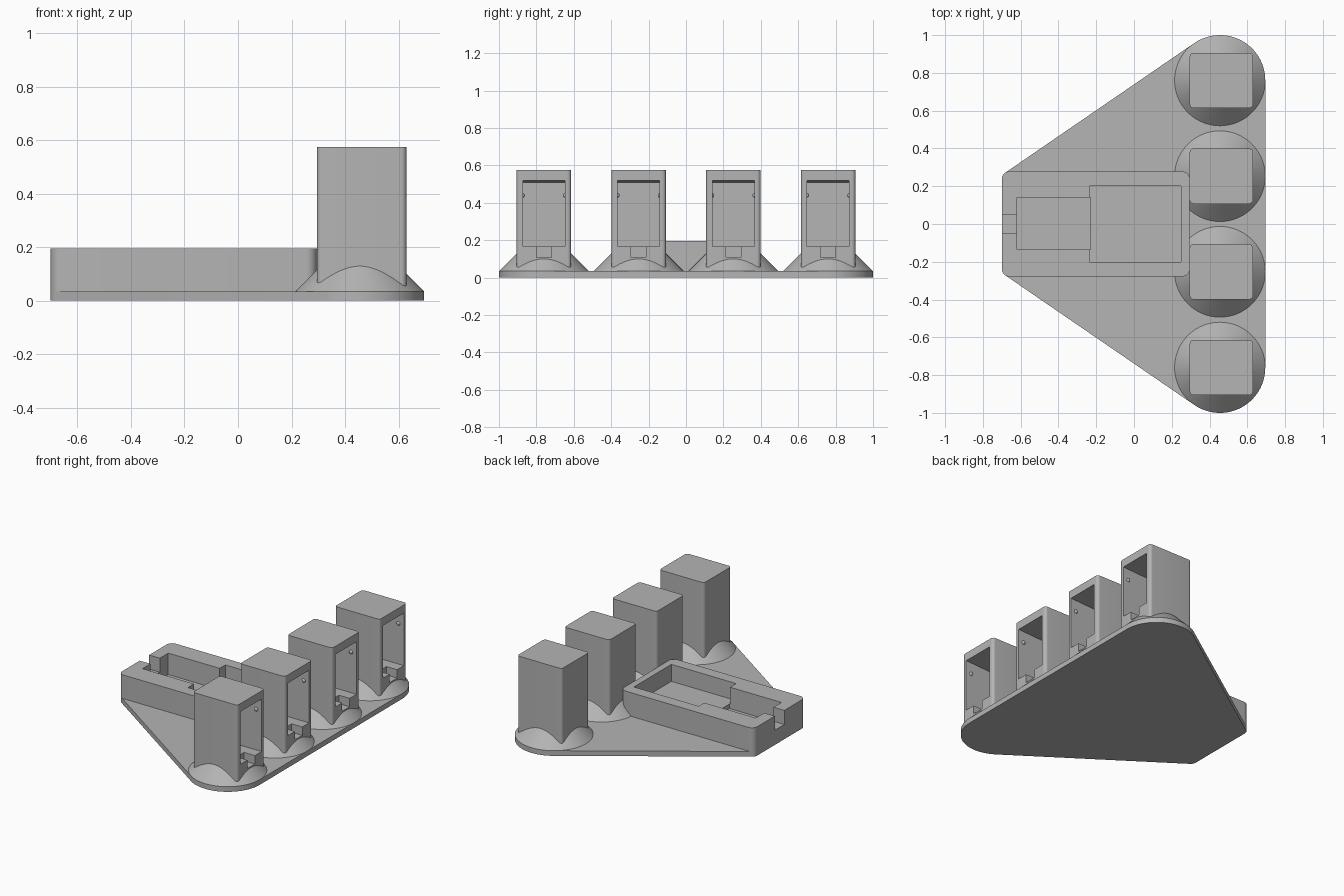
import bpy, bmesh, math
from mathutils import Vector

cube = bpy.data.objects.get("Cube")
if cube:
    bpy.data.objects.remove(cube, do_unlink=True)

grey = bpy.data.materials.new("plain grey")
grey.use_nodes = True
GREY = (0.46, 0.46, 0.46, 1)
grey.diffuse_color = GREY
grey.node_tree.nodes["Principled BSDF"].inputs["Base Color"].default_value = GREY


def finish(name, bm):
    bmesh.ops.recalc_face_normals(bm, faces=bm.faces)
    mesh = bpy.data.meshes.new(name)
    bm.to_mesh(mesh)
    bm.free()
    mesh.materials.append(grey)
    obj = bpy.data.objects.new(name, mesh)
    bpy.context.scene.collection.objects.link(obj)
    return obj


def prism(name, outline, low, high, axis="z"):
    """Extrude a 2D outline: (x, y) along z, or (x, z) along y."""
    bm = bmesh.new()
    place = (lambda a, b, h: (a, b, h)) if axis == "z" else (lambda a, b, h: (a, h, b))
    face = bm.faces.new([bm.verts.new(place(a, b, low)) for a, b in outline])
    new = bmesh.ops.extrude_face_region(bm, geom=[face])["geom"]
    verts = [v for v in new if isinstance(v, bmesh.types.BMVert)]
    bmesh.ops.translate(bm, verts=verts, vec=Vector(place(0, 0, high - low)))
    return finish(name, bm)


def rounded(x0, x1, y0, y1, r, steps=8):
    """Rectangle outline with rounded corners."""
    points = []
    corners = [(x1 - r, y1 - r), (x0 + r, y1 - r), (x0 + r, y0 + r), (x1 - r, y0 + r)]
    for k, (cx, cy) in enumerate(corners):
        for i in range(steps + 1):
            a = math.pi / 2 * (k + i / steps)
            points.append((cx + r * math.cos(a), cy + r * math.sin(a)))
    return points


def rect(x0, x1, y0, y1):
    return [(x0, y0), (x1, y0), (x1, y1), (x0, y1)]


def circle(cx, cy, r, n=96):
    return [(cx + r * math.cos(math.tau * i / n), cy + r * math.sin(math.tau * i / n))
            for i in range(n)]


def hull(points):
    """Convex outline around a set of 2D points."""
    points = sorted(set(points))

    def chain(pts):
        out = []
        for p in pts:
            while len(out) > 1 and ((out[-1][0] - out[-2][0]) * (p[1] - out[-2][1])
                                    - (out[-1][1] - out[-2][1]) * (p[0] - out[-2][0])) <= 1e-9:
                out.pop()
            out.append(p)
        return out[:-1]
    return chain(points) + chain(points[::-1])


def cut(obj, *cutters):
    for c in cutters:
        mod = obj.modifiers.new("cut", "BOOLEAN")
        mod.operation = "DIFFERENCE"
        mod.solver = "EXACT"
        mod.object = c
        c.hide_render = True
        c.hide_viewport = True


def smooth(obj):
    bpy.ops.object.select_all(action="DESELECT")
    obj.select_set(True)
    bpy.context.view_layer.objects.active = obj
    bpy.ops.object.shade_smooth_by_angle(angle=math.radians(30))


PLATE = 0.035
CX, R = 0.455, 0.24
TOWERS = (-0.76, -0.253, 0.253, 0.76)

# Base plate wrapped around the outer feet and the tray
tray_outline = rounded(-0.7, 0.295, -0.278, 0.278, 0.04)
outline = hull(circle(CX, TOWERS[0], R) + circle(CX, TOWERS[-1], R) + tray_outline)
smooth(prism("base_plate", outline, 0, PLATE))

# Electronics tray with stepped recess and cable exit
tray = prism("tray", tray_outline, 0.01, 0.195)
smooth(tray)
cut(tray,
    prism("tray_wide_cutter", rect(-0.235, 0.25, -0.2, 0.2), 0.08, 0.3),
    prism("tray_narrow_cutter", rect(-0.62, -0.23, -0.135, 0.14), 0.05, 0.3),
    prism("tray_cable_cutter", rect(-0.75, -0.61, -0.05, 0.05), 0.1, 0.3))

# Four socket towers on conical feet
cavity = [(0.335, 0.165), (0.68, 0.165), (0.68, 0.522), (0.63, 0.52), (0.335, 0.505)]
notch = [(0.55, 0.108), (0.68, 0.108), (0.68, 0.2), (0.55, 0.2)]
for n, y in enumerate(TOWERS, 1):
    bm = bmesh.new()
    top = 0.155
    bmesh.ops.create_cone(bm, cap_ends=True, segments=96, radius1=R,
                          radius2=R - (top - PLATE), depth=top - PLATE)
    bmesh.ops.translate(bm, verts=bm.verts, vec=(CX, y, (top + PLATE) / 2))
    foot = finish(f"tower_foot_{n}", bm)
    smooth(foot)

    tower = prism(f"tower_{n}", rounded(0.295, 0.63, y - 0.146, y + 0.146, 0.02), 0.02, 0.575)
    smooth(tower)
    opening = prism(f"opening_cutter_{n}", cavity, y - 0.112, y + 0.112, "y")
    slot = prism(f"slot_cutter_{n}", notch, y - 0.04, y + 0.04, "y")
    cut(tower, opening, slot)
    cut(foot, slot)

    # Small retaining bumps on the inner side walls
    for side, s in (("left", 1), ("right", -1)):
        bm = bmesh.new()
        bmesh.ops.create_uvsphere(bm, u_segments=16, v_segments=8, radius=0.014)
        bmesh.ops.translate(bm, verts=bm.verts, vec=(0.59, y + s * 0.116, 0.44))
        smooth(finish(f"socket_bump_{side}_{n}", bm))
